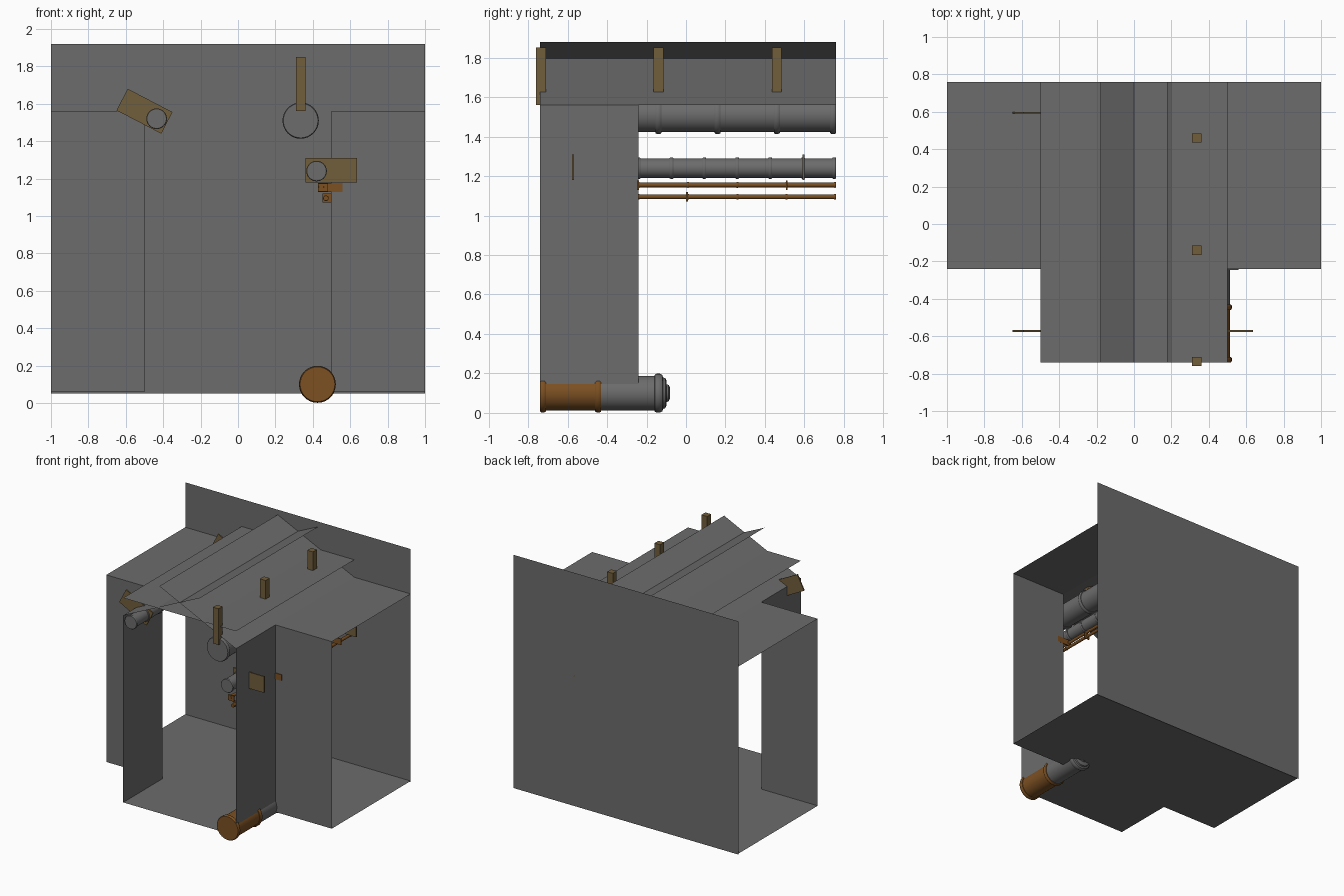
import bpy, bmesh, math
from mathutils import Matrix

if "Cube" in bpy.data.objects:
    bpy.data.objects.remove(bpy.data.objects["Cube"])


def material(name, rgb):
    m = bpy.data.materials.new(name)
    m.diffuse_color = (*rgb, 1)
    m.use_nodes = True
    m.node_tree.nodes["Principled BSDF"].inputs["Base Color"].default_value = m.diffuse_color
    return m


GREY = material("steel_grey", (0.15, 0.15, 0.15))
COPPER = material("copper_brown", (0.20, 0.08, 0.016))
OLIVE = material("dull_brass", (0.165, 0.112, 0.045))
FRONT, INNER, BACK = -0.74, -0.24, 0.76
FLOOR, EAVE = 0.06, 1.56


def finish(name, bm, mat, smooth=False):
    me = bpy.data.meshes.new(name)
    bm.to_mesh(me)
    bm.free()
    ob = bpy.data.objects.new(name, me)
    bpy.context.collection.objects.link(ob)
    me.materials.append(mat)
    if smooth:
        bpy.context.view_layer.objects.active = ob
        ob.select_set(True)
        bpy.ops.object.shade_smooth_by_angle(angle=math.radians(35))
        ob.select_set(False)
    return ob


def panel(name, pts, up=None, mat=GREY):
    """Single flat sheet through the given outline."""
    bm = bmesh.new()
    f = bm.faces.new([bm.verts.new(p) for p in pts])
    f.normal_update()
    if up and f.normal.dot(up) < 0:
        f.normal_flip()
    finish(name, bm, mat)


def box(name, centre, size, mat, roll=0):
    bm = bmesh.new()
    bmesh.ops.create_cube(bm, size=1, matrix=Matrix.Translation(centre)
                          @ Matrix.Rotation(roll, 4, 'Y') @ Matrix.Diagonal((*size, 1)))
    finish(name, bm, mat)


def lathe(name, x, z, profile, mat, sides=32):
    """Closed solid turned around an axis along y; profile is (y, radius)."""
    bm = bmesh.new()
    rings = [[bm.verts.new((x + r * math.cos(2 * math.pi * i / sides), y,
                            z + r * math.sin(2 * math.pi * i / sides)))
              for i in range(sides)] for y, r in profile]
    for a, b in zip(rings, rings[1:]):
        for i in range(sides):
            j = (i + 1) % sides
            bm.faces.new((a[i], a[j], b[j], b[i]))
    bm.faces.new(rings[0])
    bm.faces.new(rings[-1])
    bmesh.ops.recalc_face_normals(bm, faces=bm.faces)
    finish(name, bm, mat, True)


def collared(start, end, r, big, width, pieces):
    """Pipe profile with evenly spaced rounded collars, half collars at the ends."""
    prof = []
    h = width / 2
    collar = [(-h, r), (-h, (r + big) / 2), (-h / 2, big),
              (h / 2, big), (h, (r + big) / 2), (h, r)]
    for k in range(pieces + 1):
        y = start + (end - start) * k / pieces
        if k == 0:
            y += h
        if k == pieces:
            y -= h
        prof += [(y + d, q) for d, q in collar]
    return prof


# Floor: T-shaped sheet
panel("floor", [(-1, INNER, FLOOR), (-0.5, INNER, FLOOR), (-0.5, FRONT, FLOOR),
                (0.5, FRONT, FLOOR), (0.5, INNER, FLOOR), (1, INNER, FLOOR),
                (1, BACK, FLOOR), (-1, BACK, FLOOR)], (0, 0, 1))

# Back wall
panel("back_wall", [(-1, BACK, 0.05), (1, BACK, 0.05), (1, BACK, 1.92), (-1, BACK, 1.92)], (0, -1, 0))

# Mirrored corridor walls, side ceilings and crossing roof slopes
for side, s in (("left", -1), ("right", 1)):
    panel(side + "_entry_wall", [(s * .5, FRONT, FLOOR), (s * .5, INNER, FLOOR),
                                 (s * .5, INNER, EAVE), (s * .5, FRONT, EAVE)], (s, 0, 0))
    panel(side + "_front_wall", [(s * .5, INNER, FLOOR), (s, INNER, FLOOR),
                                 (s, INNER, EAVE), (s * .5, INNER, EAVE)], (0, -1, 0))
    panel(side + "_side_ceiling", [(s * .5, INNER, EAVE), (s, INNER, EAVE),
                                   (s, BACK, EAVE), (s * .5, BACK, EAVE)], (0, 0, 1))
    panel(side + "_roof_slope", [(s * .5, FRONT, EAVE), (-s * .18, FRONT, 1.88),
                                 (-s * .18, BACK, 1.88), (s * .5, BACK, EAVE)], (0, 0, 1))

# Flat sheet cutting through both slopes
panel("upper_ceiling", [(-.5, FRONT, 1.70), (.5, FRONT, 1.70),
                        (.5, BACK, 1.70), (-.5, BACK, 1.70)], (0, 0, 1))

# Long pipes
lathe("large_pipe", 0.335, 1.51, collared(FRONT, BACK, 0.088, 0.097, 0.03, 5), GREY)
lathe("right_medium_pipe", 0.42, 1.24, collared(FRONT, BACK, 0.049, 0.055, 0.018, 9), GREY)
lathe("left_medium_pipe", -0.435, 1.52, collared(FRONT, BACK, 0.049, 0.055, 0.018, 9), GREY)
lathe("upper_thin_pipe", 0.445, 1.155, collared(FRONT, BACK, 0.012, 0.015, 0.01, 6), COPPER, 16)
lathe("lower_thin_pipe", 0.47, 1.095, collared(FRONT, BACK, 0.012, 0.015, 0.01, 6), COPPER, 16)

# Floor pipe: copper front length, grey rear length, stepped end cap
lathe("floor_pipe_front", 0.425, 0.10, collared(FRONT, -0.43, 0.088, 0.098, 0.03, 1), COPPER)
lathe("floor_pipe_rear", 0.425, 0.10, [
    (-0.43, 0.088), (-0.16, 0.088), (-0.158, 0.094), (-0.148, 0.099), (-0.132, 0.099),
    (-0.12, 0.092), (-0.116, 0.08), (-0.105, 0.076), (-0.10, 0.066), (-0.10, 0.045),
    (-0.088, 0.042), (-0.082, 0.03)], GREY)

# Hangers for the large pipe
for i, y in enumerate((-0.735, -0.14, 0.46)):
    box("pipe_hanger_%d" % (i + 1), (0.335, y, 1.705), (0.05, 0.05, 0.29), OLIVE)

# Plates holding the medium pipes
for i, y in enumerate((-0.572, 0.595)):
    box("right_plate_%d" % (i + 1), (0.4975, y, 1.245), (0.275, 0.01, 0.13), OLIVE)
    box("left_plate_%d" % (i + 1), (-0.5, y, 1.56), (0.27, 0.01, 0.13), OLIVE, math.radians(27.5))

# Small clips on the thin pipes
box("thin_pipe_clip_front", (0.455, -0.735, 1.152), (0.052, 0.008, 0.045), COPPER)
for i, y in enumerate((-0.243, 0.51)):
    box("upper_thin_clip_%d" % (i + 1), (0.493, y, 1.153), (0.13, 0.008, 0.048), COPPER)
for i, y in enumerate((-0.70, 0.005)):
    box("lower_thin_clip_%d" % (i + 1), (0.475, y, 1.095), (0.048, 0.008, 0.048), COPPER)
